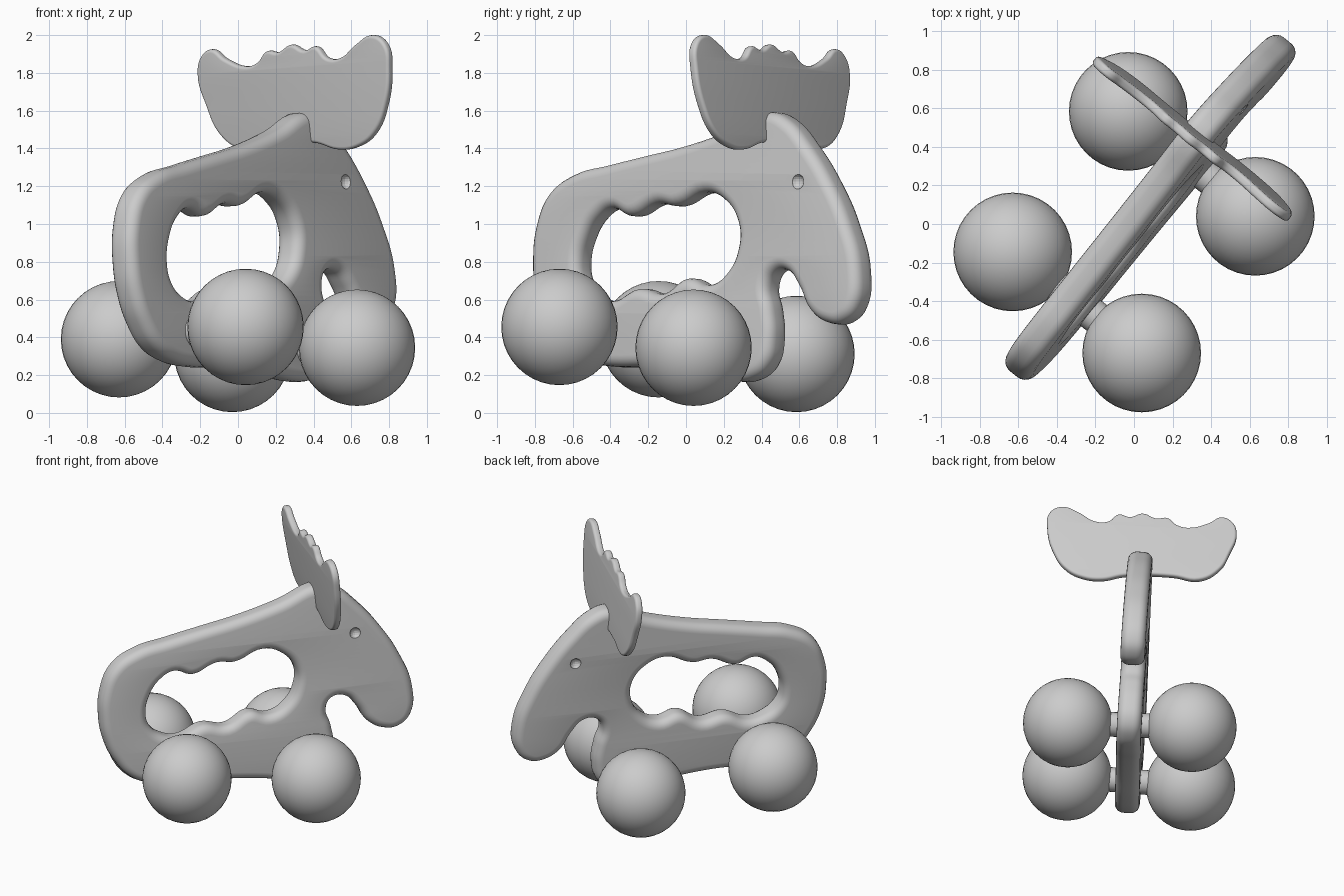
import bpy, bmesh
from mathutils import Vector, Matrix

if "Cube" in bpy.data.objects:
    bpy.data.objects.remove(bpy.data.objects["Cube"])

# Shared directions: axle across the toy, its up, and forward along the body
axle = Vector((0.775, -0.63, 0.06)).normalized()
up = (Vector((0, 0, 1)) - axle * axle.z).normalized()
forward = up.cross(axle)
center = axle * 0.057


def finish(obj, angle=0.9):
    bpy.ops.object.select_all(action='DESELECT')
    obj.select_set(True)
    bpy.context.view_layer.objects.active = obj
    bpy.ops.object.shade_smooth_by_angle(angle=angle)


def slab(name, loops, origin, a, b, k, flat, bevel):
    """Rounded slab in plane (a, b); loop points are read off as (axis k, z)."""
    inv = Matrix(((a[k], b[k]), (a.z, b.z))).inverted()
    cu = bpy.data.curves.new(name, 'CURVE')
    cu.dimensions, cu.fill_mode = '2D', 'BOTH'
    cu.extrude, cu.bevel_depth, cu.offset = flat, bevel, -bevel
    cu.bevel_resolution, cu.resolution_u = 4, 6
    for loop in loops:
        sp = cu.splines.new('BEZIER')
        sp.bezier_points.add(len(loop) - 1)
        sp.use_cyclic_u = True
        for bp, (h, z) in zip(sp.bezier_points, loop):
            q = inv @ Vector((h - origin[k], z - origin.z))
            bp.co = (q.x, q.y, 0)
            bp.handle_left_type = bp.handle_right_type = 'AUTO'
    tmp = bpy.data.objects.new(name + "_curve", cu)
    bpy.context.collection.objects.link(tmp)
    bpy.context.view_layer.update()
    me = bpy.data.meshes.new_from_object(tmp.evaluated_get(bpy.context.evaluated_depsgraph_get()))
    bpy.data.objects.remove(tmp)
    bm = bmesh.new()
    bm.from_mesh(me)
    bmesh.ops.remove_doubles(bm, verts=bm.verts, dist=0.0005)
    bmesh.ops.recalc_face_normals(bm, faces=bm.faces)
    bm.to_mesh(me)
    bm.free()
    obj = bpy.data.objects.new(name, me)
    bpy.context.collection.objects.link(obj)
    obj.matrix_world = Matrix.Translation(origin) @ Matrix((a, b, a.cross(b))).transposed().to_4x4()
    finish(obj)
    return obj


# Body: animal silhouette with a finger-grip handle opening, (y, z) points
outline = [(-0.78, 0.78), (-0.76, 0.99), (-0.69, 1.16), (-0.56, 1.26), (-0.38, 1.31),
           (-0.18, 1.36), (0.02, 1.41), (0.25, 1.49), (0.47, 1.59), (0.57, 1.55),
           (0.68, 1.42), (0.80, 1.22), (0.89, 1.01), (0.95, 0.76), (0.93, 0.56),
           (0.86, 0.48), (0.78, 0.475), (0.69, 0.54), (0.63, 0.67), (0.57, 0.75),
           (0.50, 0.745), (0.465, 0.67), (0.485, 0.55), (0.495, 0.40), (0.46, 0.25),
           (0.37, 0.175), (0.25, 0.17), (0.08, 0.21), (-0.15, 0.24), (-0.38, 0.245),
           (-0.53, 0.275), (-0.64, 0.34), (-0.72, 0.47), (-0.765, 0.62)]
opening = [(-0.53, 0.78), (-0.50, 0.93), (-0.43, 1.04), (-0.36, 1.08), (-0.26, 1.04),
           (-0.12, 1.105), (-0.02, 1.095), (0.14, 1.165), (0.24, 1.12), (0.31, 1.00),
           (0.31, 0.87), (0.25, 0.74), (0.15, 0.675), (0.04, 0.71), (-0.09, 0.63),
           (-0.22, 0.655), (-0.36, 0.59), (-0.45, 0.62), (-0.51, 0.69)]
body = slab("body", [outline, opening], center, forward, up, 1, 0.025, 0.06)

# Antlers: thin scalloped plate across the head, leaning slightly back, (x, z) points
antler_outline = [(0.02, 1.40), (-0.09, 1.48), (-0.16, 1.63), (-0.205, 1.79), (-0.185, 1.89),
                  (-0.13, 1.925), (-0.06, 1.875), (0.05, 1.835), (0.11, 1.855), (0.16, 1.915),
                  (0.22, 1.91), (0.29, 1.95), (0.36, 1.92), (0.42, 1.94), (0.48, 1.88),
                  (0.55, 1.88), (0.63, 1.95), (0.72, 2.0), (0.79, 1.95), (0.81, 1.82),
                  (0.79, 1.63), (0.73, 1.48), (0.64, 1.41), (0.54, 1.395), (0.42, 1.43), (0.16, 1.43)]
lean = (up - forward * 0.09).normalized()
slab("antlers", [antler_outline], Vector((0.30, 0.46, 1.7)), axle, lean, 0, 0.007, 0.018)

# Ball wheels and their short axles
rear = [(-0.63, -0.145, 0.39), (0.04, -0.67, 0.455)]
front = [(-0.03, 0.585, 0.312), (0.63, 0.04, 0.345)]
for end, pair in (("rear", rear), ("front", front)):
    for side, pos in zip(("left", "right"), pair):
        bpy.ops.mesh.primitive_uv_sphere_add(segments=40, ring_count=20, radius=0.308, location=pos)
        bpy.context.object.name = f"{end}_{side}_wheel"
        finish(bpy.context.object)
    l, r = Vector(pair[0]), Vector(pair[1])
    bpy.ops.mesh.primitive_cylinder_add(vertices=24, radius=0.085, depth=(r - l).length - 0.3,
                                        location=(l + r) / 2)
    bar = bpy.context.object
    bar.name = f"{end}_axle"
    bar.rotation_euler = (r - l).to_track_quat('Z', 'Y').to_euler()
    finish(bar)

# Eyes: shallow dimples on both sides of the head
eye = Vector((0.525, 0.63, 1.22))
eye -= axle * (eye.dot(axle) - 0.057)
for side, sign in (("right", 1), ("left", -1)):
    bpy.ops.mesh.primitive_uv_sphere_add(segments=16, ring_count=10, radius=0.042,
                                         location=eye + axle * sign * 0.1)
    cutter = bpy.context.object
    cutter.name = f"{side}_eye_cutter"
    cutter.hide_render = True
    cutter.display_type = 'WIRE'
    mod = body.modifiers.new(f"{side}_eye", 'BOOLEAN')
    mod.object, mod.operation = cutter, 'DIFFERENCE'
